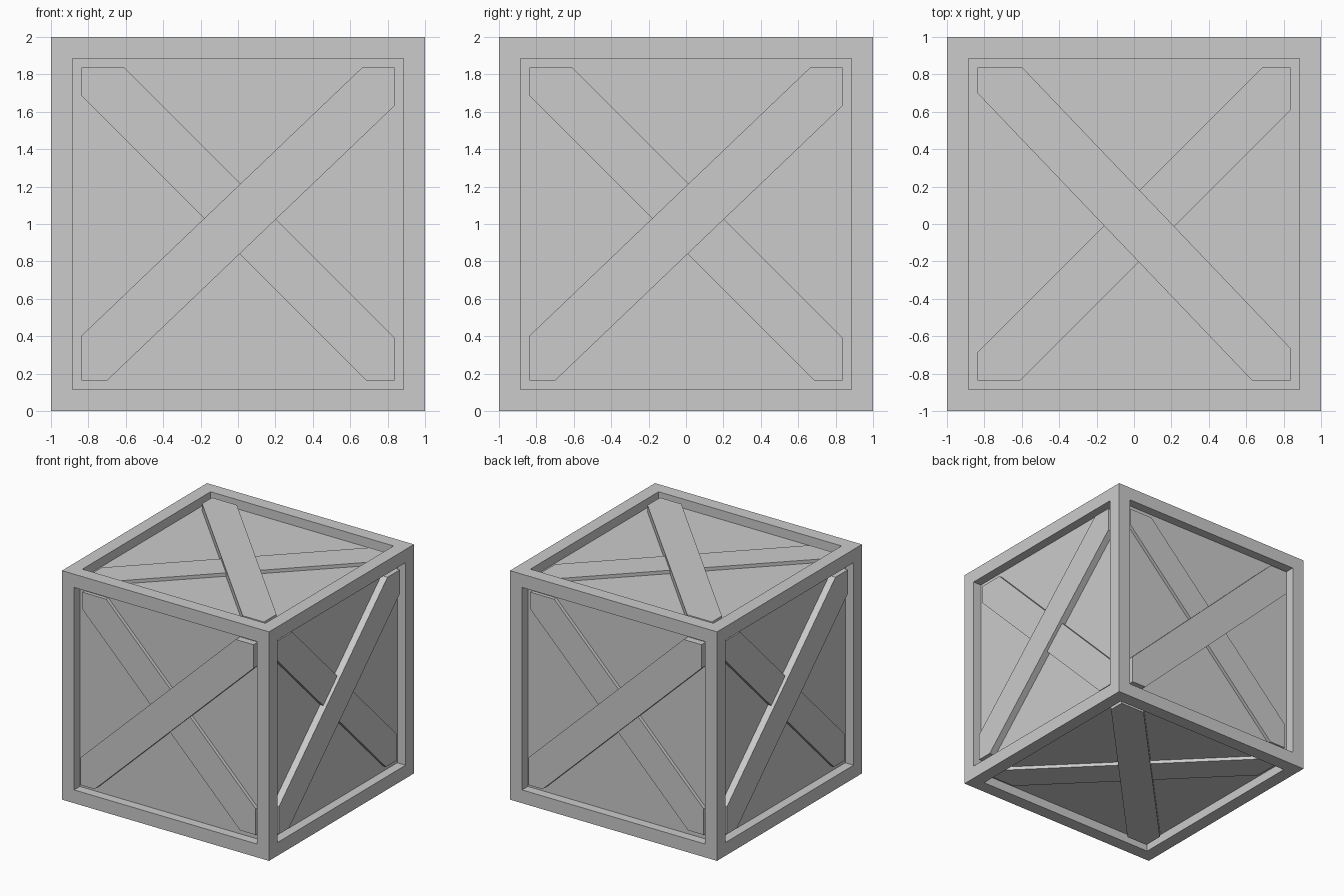
import bpy, bmesh
from math import radians
from mathutils import Matrix, Vector

if "Cube" in bpy.data.objects:
    bpy.data.objects.remove(bpy.data.objects["Cube"])

OPEN = 0.836    # half width of the framed opening
PANEL = 0.08    # depth of the recessed panels


def add_object(name, bm):
    bmesh.ops.recalc_face_normals(bm, faces=bm.faces)
    mesh = bpy.data.meshes.new(name)
    bm.to_mesh(mesh)
    bm.free()
    obj = bpy.data.objects.new(name, mesh)
    bpy.context.collection.objects.link(obj)
    return obj


def plank(name, side, angle, offset, depth, width=0.268):
    """Diagonal board on the front side, trimmed to the opening, then turned to its side."""
    bm = bmesh.new()
    back = PANEL + 0.01
    bmesh.ops.create_cube(bm, size=1, matrix=(
        Matrix.Translation((0, -1 + (depth + back) / 2, offset))
        @ Matrix.Rotation(-radians(angle), 4, 'Y')
        @ Matrix.Diagonal((3, back - depth, width, 1))))
    for n in ((1, 0, 0), (-1, 0, 0), (0, 0, 1), (0, 0, -1)):
        n = Vector(n)
        bmesh.ops.bisect_plane(bm, geom=bm.verts[:] + bm.edges[:] + bm.faces[:],
                               plane_co=n * OPEN, plane_no=n, clear_outer=True)
        bmesh.ops.holes_fill(bm, edges=[e for e in bm.edges if e.is_boundary])
    bm.transform(Matrix.Translation((0, 0, 1)) @ side)
    add_object(name, bm)


# crate body: cube with framed, recessed panels on all six sides
bm = bmesh.new()
bmesh.ops.create_cube(bm, size=2, matrix=Matrix.Translation((0, 0, 1)))
inner = bm.faces[:]
bmesh.ops.inset_individual(bm, faces=inner, thickness=1 - OPEN)
for face in inner:
    normal = face.normal.copy()
    new = bmesh.ops.extrude_discrete_faces(bm, faces=[face])["faces"]
    bmesh.ops.translate(bm, verts=new[0].verts[:], vec=-normal * PANEL)
add_object("crate_body", bm)

# crossed boards on each side
top = Matrix(((0, 0, 1, 0), (-1, 0, 0, 0), (0, -1, 0, 0), (0, 0, 0, 1)))
sides = {name: Matrix.Rotation(radians(90 * i), 4, 'Z')
         for i, name in enumerate(("front", "right", "back", "left"))}
sides["top"] = top
sides["bottom"] = Matrix.Rotation(radians(180), 4, 'Y') @ top
for name, side in sides.items():
    plank(name + "_upper_board", side, 43.7, 0.017, 0.02)
    plank(name + "_lower_board", side, -45, 0.038, 0.05)
